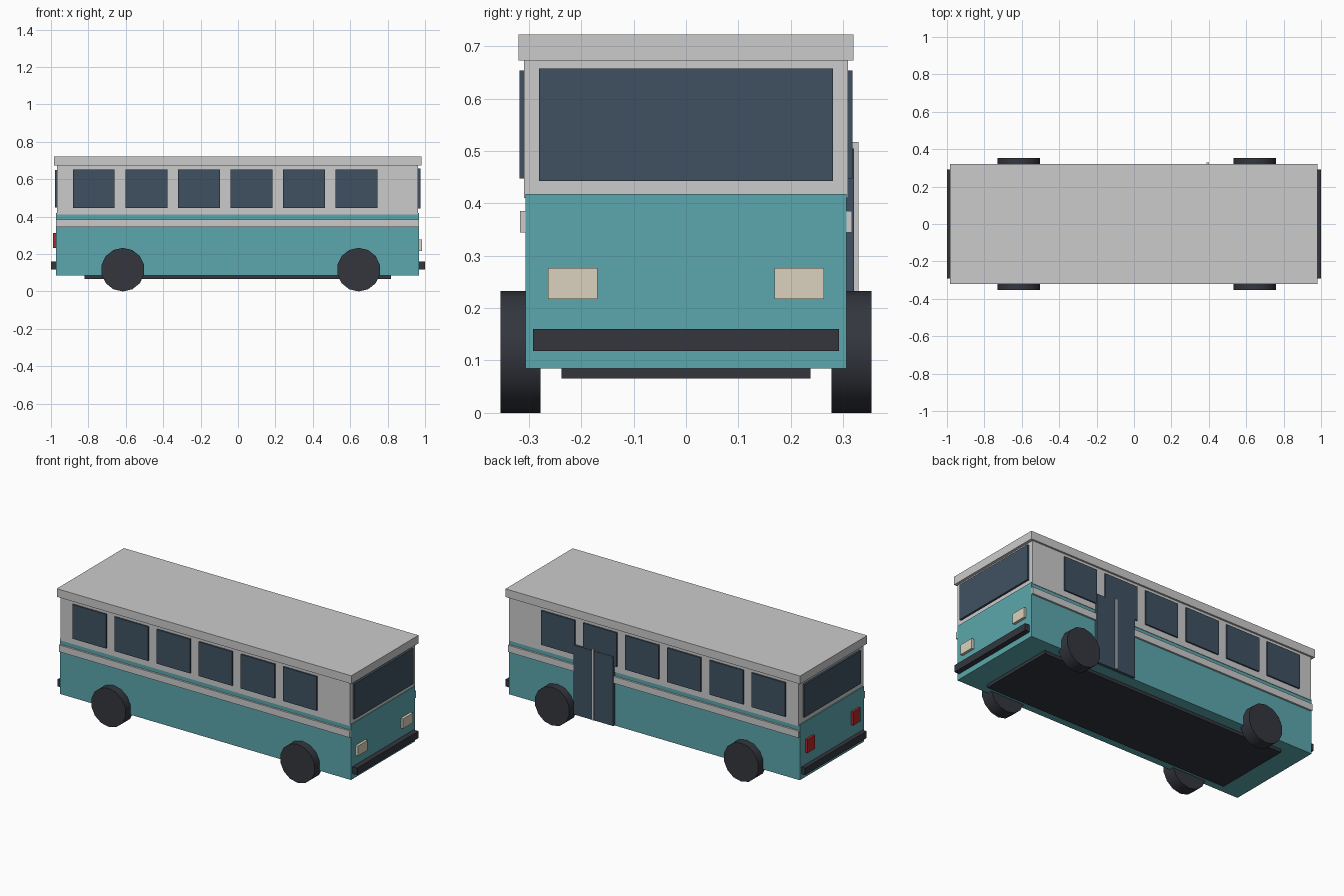
import bpy
import math

if "Cube" in bpy.data.objects:
    bpy.data.objects.remove(bpy.data.objects["Cube"])


def material(name, r, g, b):
    m = bpy.data.materials.new(name)
    m.diffuse_color = (r, g, b, 1)
    m.use_nodes = True
    m.node_tree.nodes["Principled BSDF"].inputs["Base Color"].default_value = m.diffuse_color
    return m


TEAL = material("teal paint", 0.105, 0.387, 0.418)
WHITE = material("off white paint", 0.62, 0.65, 0.65)
GLASS = material("dark glass", 0.05, 0.083, 0.12)
DARK = material("dark rubber", 0.033, 0.037, 0.048)
CREAM = material("headlight cream", 0.71, 0.64, 0.51)
RED = material("tail light red", 0.45, 0.02, 0.025)


def box(name, x, y, z, mat):
    """Box from (min, max) ranges along each axis."""
    bpy.ops.mesh.primitive_cube_add(size=1, location=[sum(r) / 2 for r in (x, y, z)])
    ob = bpy.context.object
    ob.name = name
    ob.scale = [r[1] - r[0] for r in (x, y, z)]
    bpy.ops.object.transform_apply(location=False, rotation=False, scale=True)
    ob.data.materials.append(mat)
    return ob


def mirrored(a, b, side):
    """Range a..b measured outwards on the given side of the centre."""
    return tuple(sorted((a * side, b * side)))


# Body shell, roof and underside
box("lower_body", (-0.974, 0.968), (-0.306, 0.306), (0.085, 0.418), TEAL)
box("upper_body", (-0.967, 0.963), (-0.309, 0.309), (0.41, 0.675), WHITE)
box("roof", (-0.985, 0.980), (-0.32, 0.32), (0.673, 0.722), WHITE)
box("chassis", (-0.82, 0.818), (-0.238, 0.238), (0.066, 0.095), DARK)

# Windscreen and rear window
box("windscreen", (0.95, 0.975), (-0.281, 0.281), (0.443, 0.657), GLASS)
box("rear_window", (-0.979, -0.955), (-0.268, 0.268), (0.45, 0.65), GLASS)

# Bumpers
box("front_bumper", (0.96, 1.0), (-0.292, 0.292), (0.118, 0.16), DARK)
box("rear_bumper", (-1.0, -0.96), (-0.292, 0.292), (0.118, 0.16), DARK)

for side, label in ((-1, "right"), (1, "left")):
    # Side trim stripe and six side windows
    box(f"{label}_trim", (-0.973, 0.967), mirrored(0.30, 0.317, side), (0.344, 0.385), WHITE)
    for i in range(6):
        cx = -0.771 + i * 0.281
        box(f"{label}_window_{i + 1}", (cx - 0.112, cx + 0.112),
            mirrored(0.30, 0.318, side), (0.447, 0.653), GLASS)

    # Lights
    box(f"{label}_headlight", (0.955, 0.984), mirrored(0.169, 0.263, side), (0.217, 0.277), CREAM)
    box(f"{label}_tail_light", (-0.988, -0.96), mirrored(0.183, 0.253, side), (0.232, 0.313), RED)

    # Fourteen-sided wheels with a corner at the top
    for cx, end in ((-0.616, "rear"), (0.645, "front")):
        bpy.ops.mesh.primitive_cylinder_add(
            vertices=14, radius=0.1165, depth=0.076,
            location=(cx, 0.316 * side, 0.1165), rotation=(math.pi / 2, 0, 0))
        wheel = bpy.context.object
        wheel.name = f"{end}_{label}_wheel"
        wheel.data.materials.append(DARK)
        bpy.ops.object.shade_smooth_by_angle(angle=math.radians(30))

# Passenger door with its centre bar
box("door", (0.261, 0.527), (0.30, 0.3205), (0.087, 0.505), GLASS)
box("door_bar", (0.388, 0.400), (0.315, 0.329), (0.09, 0.517), WHITE)
